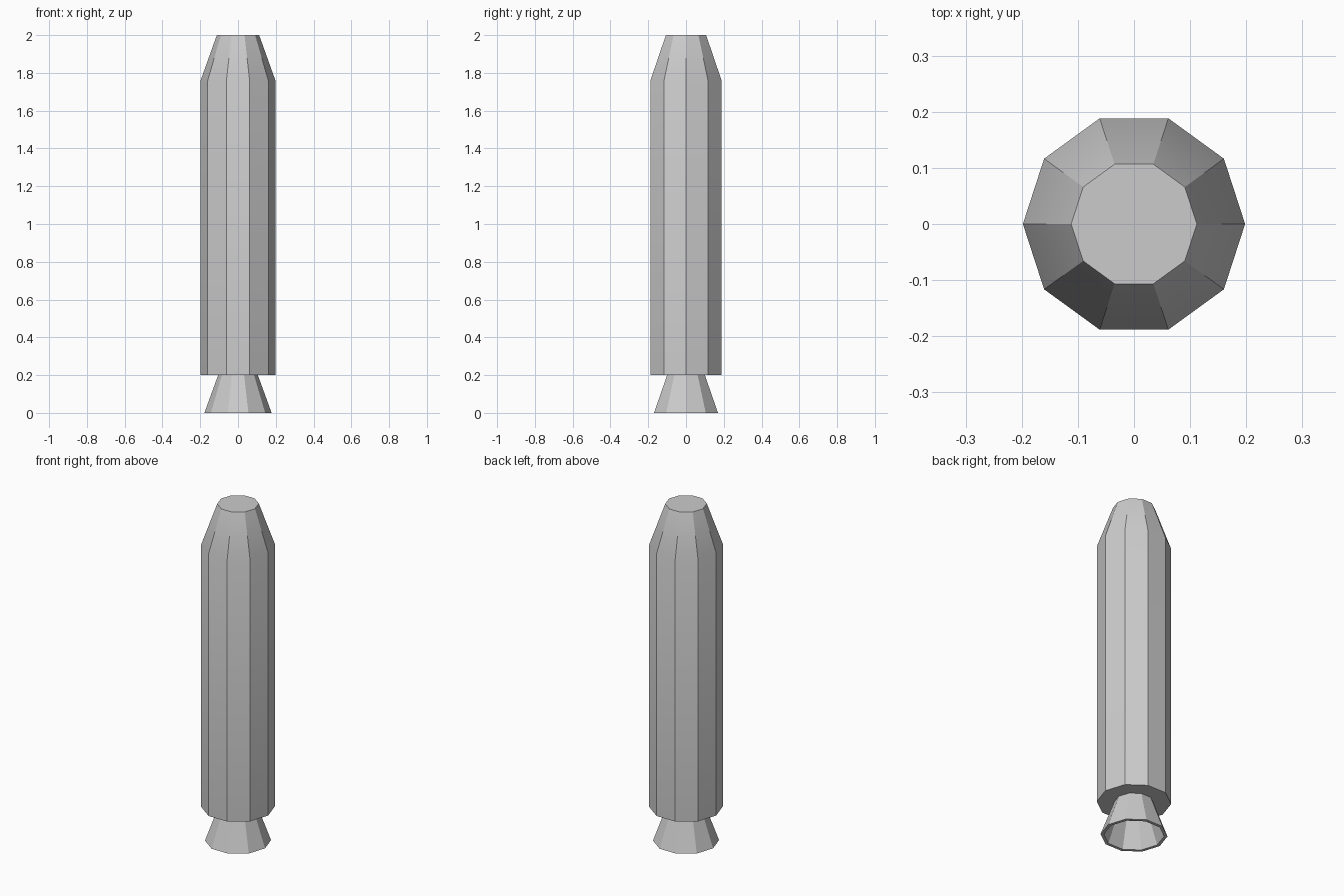
import bpy, bmesh, math

if "Cube" in bpy.data.objects:
    bpy.data.objects.remove(bpy.data.objects["Cube"])

SIDES = 10


def lathe(name, profile, closed=False):
    """Revolve an (r, z) profile into a ten-sided mesh; open profiles get end caps."""
    bm = bmesh.new()
    rings = [[bm.verts.new((r * math.cos(2 * math.pi * i / SIDES),
                            r * math.sin(2 * math.pi * i / SIDES), z))
              for i in range(SIDES)] for r, z in profile]
    pairs = list(zip(rings, rings[1:]))
    if closed:
        pairs.append((rings[-1], rings[0]))
    for a, b in pairs:
        for i in range(SIDES):
            j = (i + 1) % SIDES
            bm.faces.new((a[i], a[j], b[j], b[i]))
    if not closed:
        bm.faces.new(rings[0])
        bm.faces.new(rings[-1])
    bmesh.ops.recalc_face_normals(bm, faces=bm.faces)
    mesh = bpy.data.meshes.new(name)
    bm.to_mesh(mesh)
    bm.free()
    obj = bpy.data.objects.new(name, mesh)
    bpy.context.collection.objects.link(obj)
    return obj


# Tank with tapered nose: soft shoulder, sharp long edges
body = lathe("booster_body", [(0.198, 0.2), (0.198, 1.76), (0.112, 2.0)])
bpy.context.view_layer.objects.active = body
body.select_set(True)
bpy.ops.object.shade_smooth_by_angle(angle=math.radians(30))

# Hollow flared nozzle with a thin wall
lathe("engine_nozzle", [(0.105, 0.2), (0.178, 0.0), (0.16, 0.0), (0.088, 0.2)],
      closed=True)
